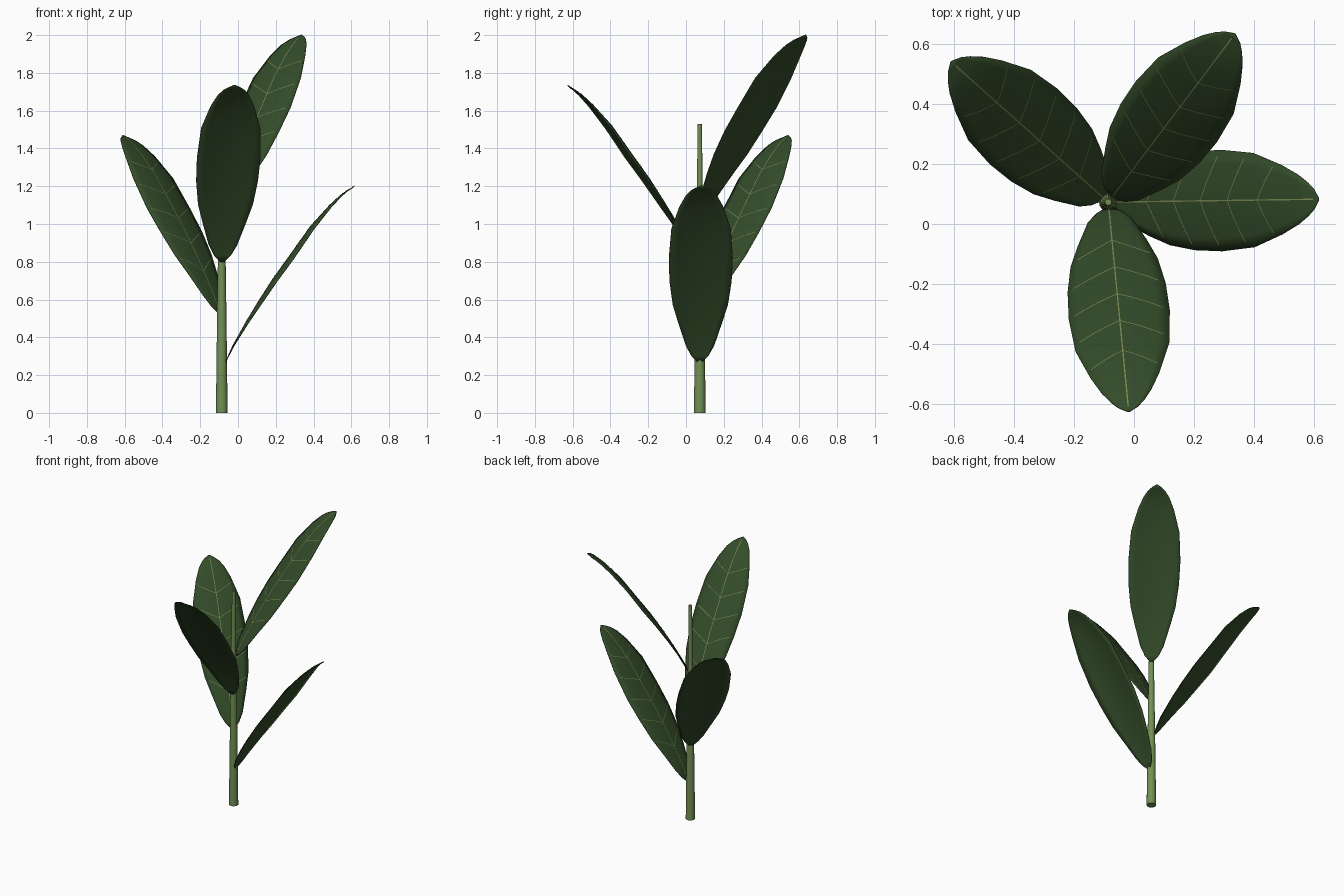
import bpy, math
from mathutils import Vector

if "Cube" in bpy.data.objects:
    bpy.data.objects.remove(bpy.data.objects["Cube"])

STEM = Vector((-0.086, 0.073, 0))
# leaf profile: distance from stem, height above the joint, half width
PROFILE = [(.02, 0, .012), (.035, .035, .045), (.06, .09, .075), (.13, .215, .116),
           (.19, .315, .146), (.27, .44, .164), (.36, .565, .169), (.47, .72, .157),
           (.57, .83, .116), (.63, .885, .083), (.665, .91, .056), (.687, .922, .033),
           (.703, .935, .003)]
DROOP = 0.025


def material(name, rgb):
    m = bpy.data.materials.new(name)
    m.diffuse_color = (*rgb, 1)
    m.use_nodes = True
    m.node_tree.nodes["Principled BSDF"].inputs["Base Color"].default_value = m.diffuse_color
    return m


def build(name, verts, faces, mat):
    me = bpy.data.meshes.new(name)
    me.from_pydata(verts, [], faces)
    me.materials.append(mat)
    me.shade_smooth()
    ob = bpy.data.objects.new(name, me)
    bpy.context.collection.objects.link(ob)
    return ob


def sample(r):
    for a, b in zip(PROFILE, PROFILE[1:]):
        if r <= b[0]:
            t = (r - a[0]) / (b[0] - a[0])
            return [a[i] + (b[i] - a[i]) * t for i in (1, 2)]
    return PROFILE[-1][1:]


def leaf_point(angle, base, r, s, lift=0):
    """Point on the leaf blade: r outward, s from -1 to 1 across, lift off the face."""
    z, w = sample(r)
    off = lift - DROOP * (s * w / .169) ** 2
    out = Vector((math.cos(angle), math.sin(angle), 0))
    side = Vector((-out.y, out.x, 0))
    up = out * -0.79 + Vector((0, 0, 0.61))
    return STEM + out * r + side * (s * w) + Vector((0, 0, base + z)) + up * off


leaf_green = material("leaf green", (0.033, 0.071, 0.022))
stem_green = material("stem green", (0.17, 0.28, 0.09))
vein_green = material("vein green", (0.20, 0.25, 0.09))

# tapered stem
SIDES = 16
rings = [(0, .031), (.5, .025), (1.0, .018), (1.53, .011)]
verts = [STEM + Vector((rad * math.cos(k * math.tau / SIDES),
                        rad * math.sin(k * math.tau / SIDES), z))
         for z, rad in rings for k in range(SIDES)]
faces = [(i * SIDES + k, i * SIDES + (k + 1) % SIDES,
          (i + 1) * SIDES + (k + 1) % SIDES, (i + 1) * SIDES + k)
         for i in range(len(rings) - 1) for k in range(SIDES)]
faces += [tuple(reversed(range(SIDES))),
          tuple(range((len(rings) - 1) * SIDES, len(rings) * SIDES))]
stem = build("stem", verts, faces, stem_green)
stem.data.set_sharp_from_angle(angle=math.radians(40))

# four leaves in a golden-angle spiral
COLS = 8
for n in range(4):
    angle = math.radians(0.8 + 137.4 * n)
    base = 0.268 + 0.266 * n
    verts = [leaf_point(angle, base, p[0], -1 + 2 * c / COLS)
             for p in PROFILE for c in range(COLS + 1)]
    row = COLS + 1
    faces = [(i * row + c, (i + 1) * row + c, (i + 1) * row + c + 1, i * row + c + 1)
             for i in range(len(PROFILE) - 1) for c in range(COLS)]
    leaf = build(f"leaf_{n + 1}", verts, faces, leaf_green)
    mod = leaf.modifiers.new("thickness", 'SOLIDIFY')
    mod.thickness = 0.004
    mod.offset = 0

    # veins: midrib and slanted side veins as thin ribbons on the upper face
    verts, faces = [], []

    def ribbon(points, across):
        for k, p in enumerate(points):
            verts.extend((p - across, p + across))
            if k:
                m = len(verts)
                faces.append((m - 4, m - 2, m - 1, m - 3))

    out = Vector((math.cos(angle), math.sin(angle), 0))
    side = Vector((-out.y, out.x, 0))
    along = out * 0.61 + Vector((0, 0, 0.79))
    ribbon([leaf_point(angle, base, p[0], 0, .0035) for p in PROFILE[:-1]], side * .0022)
    for r0 in (.13, .22, .31, .40, .50):
        for s in (-1, 1):
            ribbon([leaf_point(angle, base, r0 + .045 * t / 6, s * .88 * t / 6, .0035)
                    for t in range(7)], along * .0018)
    build(f"leaf_veins_{n + 1}", verts, faces, vein_green)
